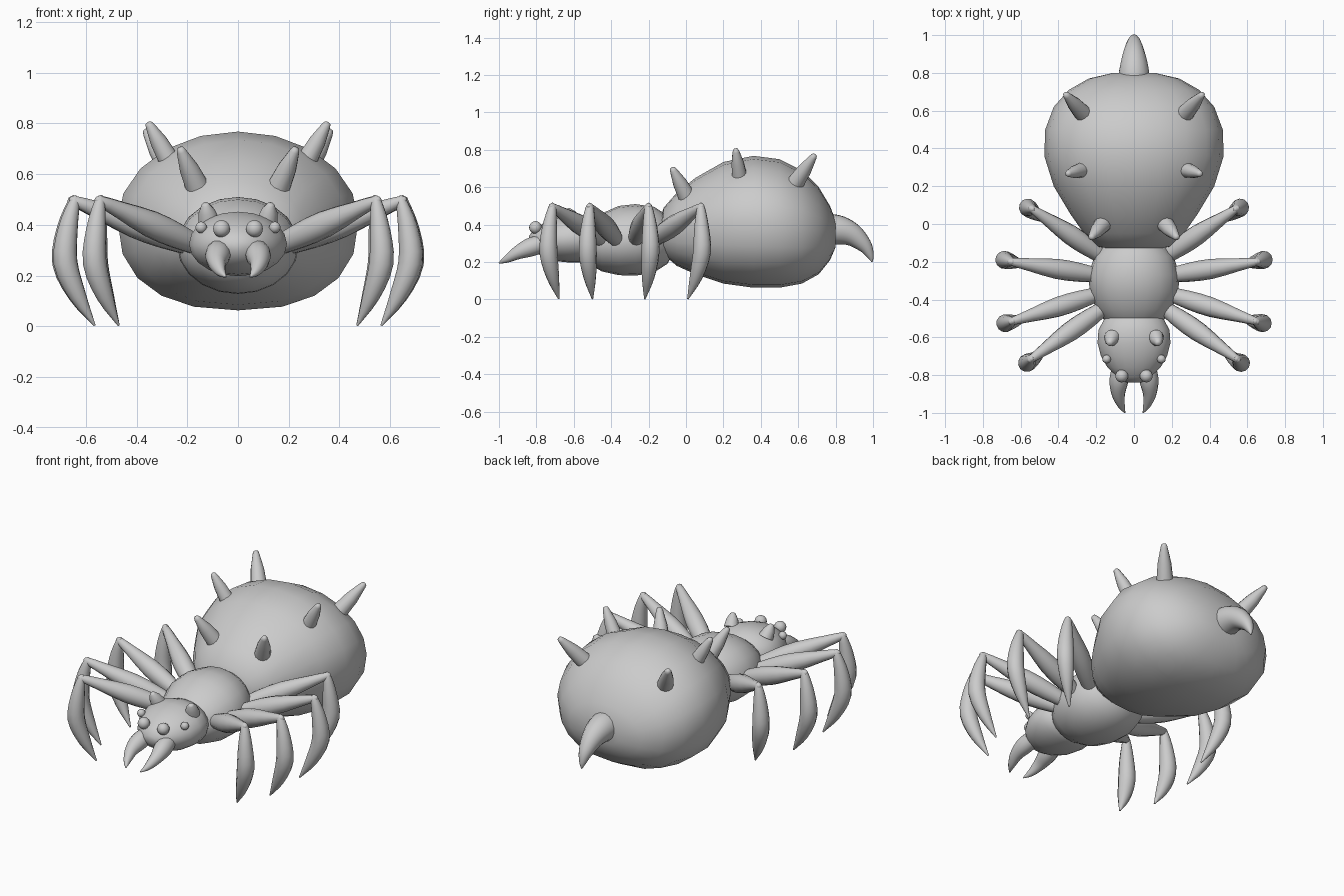
import bpy, bmesh, math
from mathutils import Vector

cube = bpy.data.objects.get("Cube")
if cube:
    bpy.data.objects.remove(cube)

grey = bpy.data.materials.new("plain grey")
grey.use_nodes = True
colour = (0.6, 0.6, 0.6, 1)
grey.diffuse_color = colour
grey.node_tree.nodes["Principled BSDF"].inputs["Base Color"].default_value = colour


def finish(name, bm):
    bmesh.ops.recalc_face_normals(bm, faces=bm.faces)
    mesh = bpy.data.meshes.new(name)
    bm.to_mesh(mesh)
    bm.free()
    mesh.materials.append(grey)
    obj = bpy.data.objects.new(name, mesh)
    bpy.context.collection.objects.link(obj)
    bpy.ops.object.select_all(action='DESELECT')
    obj.select_set(True)
    bpy.context.view_layer.objects.active = obj
    bpy.ops.object.shade_smooth_by_angle(angle=math.radians(55))
    return obj


def loft(name, rings):
    """Skin a list of point rings and cap both ends."""
    bm = bmesh.new()
    loops = [[bm.verts.new(p) for p in ring] for ring in rings]
    n = len(loops[0])
    for a, b in zip(loops, loops[1:]):
        for i in range(n):
            j = (i + 1) % n
            bm.faces.new((a[i], a[j], b[j], b[i]))
    bm.faces.new(loops[0])
    bm.faces.new(loops[-1])
    return finish(name, bm)


def body(name, sections, sides=20, squareness=1.0):
    """Sections along y: (y, half width, bottom, top)."""
    rings = []
    for y, w, low, high in sections:
        mid, h = (low + high) / 2, (high - low) / 2
        ring = []
        for i in range(sides):
            a = math.tau * i / sides
            c, s = math.cos(a), math.sin(a)
            if s < 0:  # fuller underside
                c = math.copysign(abs(c) ** squareness, c)
                s = -abs(s) ** squareness
            ring.append((w * c, y, mid + h * s))
        rings.append(ring)
    return loft(name, rings)


def smooth_path(points, steps):
    """Catmull-Rom through (x, y, z, radius) points."""
    p = [Vector(q) for q in points]
    p = [2 * p[0] - p[1]] + p + [2 * p[-1] - p[-2]]
    out = []
    for a, b, c, d in zip(p, p[1:], p[2:], p[3:]):
        for k in range(steps):
            t = k / steps
            out.append(0.5 * (2 * b + (c - a) * t + (2 * a - 5 * b + 4 * c - d) * t ** 2
                              + (3 * b - a - 3 * c + d) * t ** 3))
    return out + [p[-2]]


def limb(name, points, steps=4, sides=12):
    """Tapered tube along a smooth path."""
    path = smooth_path(points, steps)
    rings = []
    for i, q in enumerate(path):
        ahead, behind = path[min(i + 1, len(path) - 1)], path[max(i - 1, 0)]
        turn = (ahead - behind).to_3d().normalized()
        side = turn.cross(Vector((0.31, 0.2, 0.05) if abs(turn.x) < 0.6 else (0, 1, 0.1)))
        if i and side.dot(last) < 0:
            side = -side
        # Carry the previous frame forward so the tube does not twist
        side = (last - turn * last.dot(turn)) if i else side
        side.normalize()
        last = side
        up = turn.cross(side)
        r = max(q[3], 0.002)
        rings.append([q.to_3d() + r * (math.cos(math.tau * k / sides) * side
                                       + math.sin(math.tau * k / sides) * up)
                      for k in range(sides)])
    return loft(name, rings)


def pair(name, points, **options):
    for label, s in (("left", 1), ("right", -1)):
        limb(f"{label}_{name}", [(s * x, y, z, r) for x, y, z, r in points], **options)


def spike(name, base, tip, wide, blunt):
    a, b = Vector(base), Vector(tip)
    a2 = a - (b - a) * 0.25
    rows = [(a2, wide), (a.lerp(b, 0.45), (wide + blunt) / 2 + 0.003),
            (a.lerp(b, 0.9), blunt), (a.lerp(b, 0.98), blunt * 0.7), (b, blunt * 0.2)]
    pair(name, [(*p, r) for p, r in rows], steps=1)


def eyes(name, centre, radius):
    for label, s in (("left", 1), ("right", -1)):
        bm = bmesh.new()
        bmesh.ops.create_uvsphere(bm, u_segments=14, v_segments=10, radius=radius)
        bmesh.ops.translate(bm, verts=bm.verts, vec=(s * centre[0], centre[1], centre[2]))
        finish(f"{label}_{name}", bm)


# Body masses
body("abdomen", [
    (-.14, .08, .30, .42), (-.12, .19, .24, .49), (-.05, .265, .18, .57),
    (.05, .335, .135, .65), (.2, .425, .085, .735), (.36, .475, .063, .768),
    (.5, .47, .063, .75), (.62, .425, .085, .69), (.71, .345, .135, .60),
    (.77, .24, .21, .50), (.80, .11, .28, .42)], squareness=0.85)
body("thorax", [
    (-.55, .09, .24, .37), (-.52, .15, .19, .41), (-.45, .2, .15, .46),
    (-.36, .235, .13, .5), (-.27, .24, .127, .51), (-.17, .21, .145, .495),
    (-.1, .15, .19, .45), (-.06, .07, .26, .38)])
body("head", [
    (-.46, .1, .25, .39), (-.5, .155, .21, .43), (-.56, .188, .198, .452),
    (-.63, .193, .198, .452), (-.7, .175, .205, .435), (-.76, .14, .225, .41),
    (-.81, .09, .255, .375), (-.84, .035, .295, .34)])

# Face
eyes("front_eye", (.065, -.805, .385), .034)
eyes("side_eye", (.145, -.715, .39), .023)
spike("brow_nub", (.118, -.605, .43), (.13, -.635, .485), .042, .016)
pair("fang", [(.07, -.75, .305, .045), (.08, -.83, .28, .05), (.083, -.9, .25, .036),
              (.068, -.96, .215, .02), (.048, -1, .195, .003)])

# Abdomen spikes and curved stinger
spike("front_spike", (.165, 0, .56), (.23, -.075, .705), .05, .019)
spike("middle_spike", (.28, .285, .67), (.355, .265, .805), .043, .018)
spike("rear_spike", (.275, .59, .63), (.365, .69, .775), .05, .019)
limb("stinger", [(0, .72, .37, .088), (0, .81, .372, .08), (0, .89, .345, .062),
                 (0, .955, .288, .04), (0, .985, .235, .02), (0, .995, .2, .003)], sides=16)

# Legs: root, knee, outward bulge of the shin, foot
legs = {
    "first": ((.14, -.43), (.545, -.715), (.565, -.735), (.47, -.68)),
    "second": ((.17, -.365), (.645, -.515), (.68, -.525), (.565, -.5)),
    "third": ((.17, -.275), (.65, -.2), (.685, -.19), (.565, -.22)),
    "fourth": ((.14, -.19), (.54, .08), (.56, .085), (.47, .01)),
}
for order, (root, knee, bulge, foot) in legs.items():
    a, b = Vector((*root, .31)), Vector((*knee, .495))
    thigh = [(0, .035), (.25, .05), (.5, .053), (.8, .034), (1, .02), (1.04, .006)]
    pair(f"{order}_thigh", [(*a.lerp(b, t), r) for t, r in thigh], steps=2)
    pair(f"{order}_shin", [
        (knee[0] - .01, knee[1], .513, .008), (*knee, .49, .022),
        (*Vector(knee).lerp(Vector(bulge), .75), .38, .04), (*bulge, .25, .048),
        (*Vector(bulge).lerp(Vector(foot), .42), .12, .034), (*foot, .003, .004)], steps=3)
